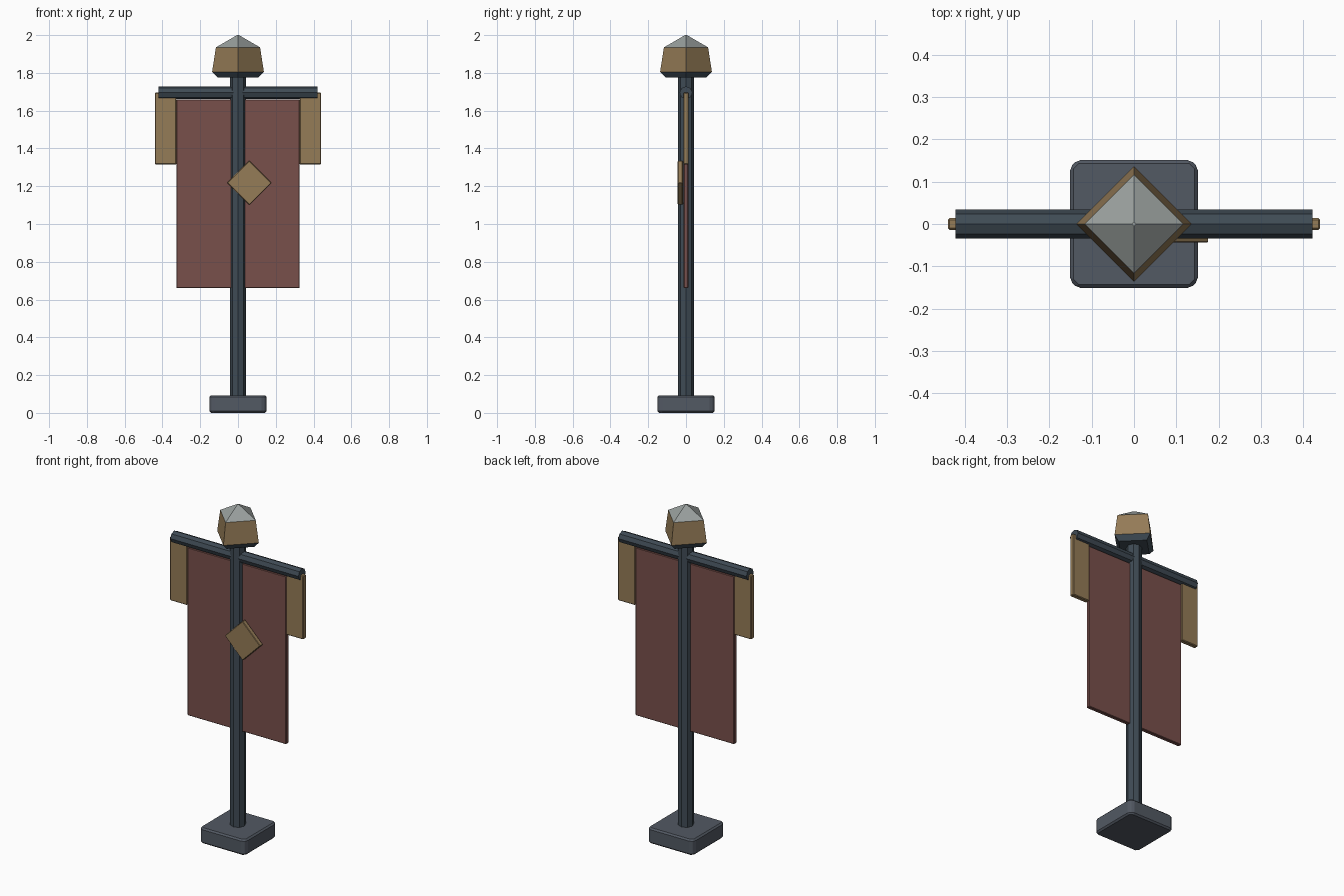
import bpy, bmesh, math
from mathutils import Matrix

if "Cube" in bpy.data.objects:
    bpy.data.objects.remove(bpy.data.objects["Cube"])


def material(name, rgb):
    m = bpy.data.materials.new(name)
    m.diffuse_color = (*rgb, 1)
    m.use_nodes = True
    m.node_tree.nodes["Principled BSDF"].inputs["Base Color"].default_value = m.diffuse_color
    return m


IRON = material("dark_iron", (0.05, 0.07, 0.09))
STONE = material("stone", (0.085, 0.1, 0.125))
BRASS = material("brass", (0.30, 0.20, 0.095))
CLOTH = material("red_cloth", (0.19, 0.08, 0.07))
SILVER = material("silver", (0.32, 0.35, 0.34))


def finish(name, bm, mat, bevel=0.0):
    bmesh.ops.recalc_face_normals(bm, faces=bm.faces)
    me = bpy.data.meshes.new(name)
    bm.to_mesh(me)
    bm.free()
    me.materials.append(mat)
    ob = bpy.data.objects.new(name, me)
    bpy.context.collection.objects.link(ob)
    if bevel:
        mod = ob.modifiers.new("bevel", 'BEVEL')
        mod.width, mod.segments = bevel, 1
    return ob


def box(name, lo, hi, mat, bevel=0.0, spin=0.0):
    """Box between two corners, optionally spun about y through its centre."""
    bm = bmesh.new()
    size = [b - a for a, b in zip(lo, hi)]
    mid = [(a + b) / 2 for a, b in zip(lo, hi)]
    mtx = Matrix.Translation(mid) @ Matrix.Rotation(spin, 4, 'Y') @ Matrix.Diagonal((*size, 1))
    bmesh.ops.create_cube(bm, size=1, matrix=mtx)
    return finish(name, bm, mat, bevel)


def frustum(name, sides, r0, r1, z0, z1, mat, turn=Matrix()):
    """Faceted cone with one vertex on the x axis."""
    bm = bmesh.new()
    rings = [[bm.verts.new((r * math.cos(2 * math.pi * i / sides),
                            r * math.sin(2 * math.pi * i / sides), z))
              for i in range(sides)] for r, z in ((r0, z0), (r1, z1))]
    for i in range(sides):
        j = (i + 1) % sides
        bm.faces.new((rings[0][i], rings[0][j], rings[1][j], rings[1][i]))
    for ring in rings:
        bm.faces.new(ring)
    bm.transform(turn)
    return finish(name, bm, mat)


# base block with clipped corners
bm = bmesh.new()
bmesh.ops.create_cube(bm, size=1, matrix=Matrix.Translation((0, 0, 0.0465)) @ Matrix.Diagonal((0.304, 0.304, 0.093, 1)))
upright = [e for e in bm.edges if abs(e.verts[0].co.z - e.verts[1].co.z) > 0.05]
bmesh.ops.bevel(bm, geom=upright, offset=0.018, segments=1, affect='EDGES')
finish("base", bm, STONE, 0.009)

# pole and crossbar, both octagonal
frustum("pole", 8, 0.0425, 0.0425, 0.08, 1.79, IRON)
lay = Matrix.Translation((0, 0, 1.695)) @ Matrix.Rotation(math.pi / 2, 4, 'Y')
frustum("crossbar", 8, 0.034, 0.034, -0.422, 0.422, IRON, lay)

# four-sided finial: collar, body and pointed cap
frustum("finial_collar", 4, 0.108, 0.137, 1.775, 1.806, IRON)
frustum("finial_body", 4, 0.137, 0.117, 1.806, 1.935, BRASS)
frustum("finial_cap", 4, 0.117, 0.005, 1.935, 2.0, SILVER)

# hanging cloth and side panels
box("banner_cloth", (-0.325, -0.012, 0.66), (0.325, 0.012, 1.66), CLOTH, 0.003)
for side, x in (("left", -0.383), ("right", 0.383)):
    box(side + "_side_panel", (x - 0.057, -0.014, 1.315), (x + 0.057, 0.014, 1.695), BRASS, 0.004)

# diamond plate on the front of the cloth
h = 0.083
box("diamond_plate", (0.06 - h, -0.044, 1.218 - h), (0.06 + h, -0.017, 1.218 + h), BRASS, 0.003, math.pi / 4)
